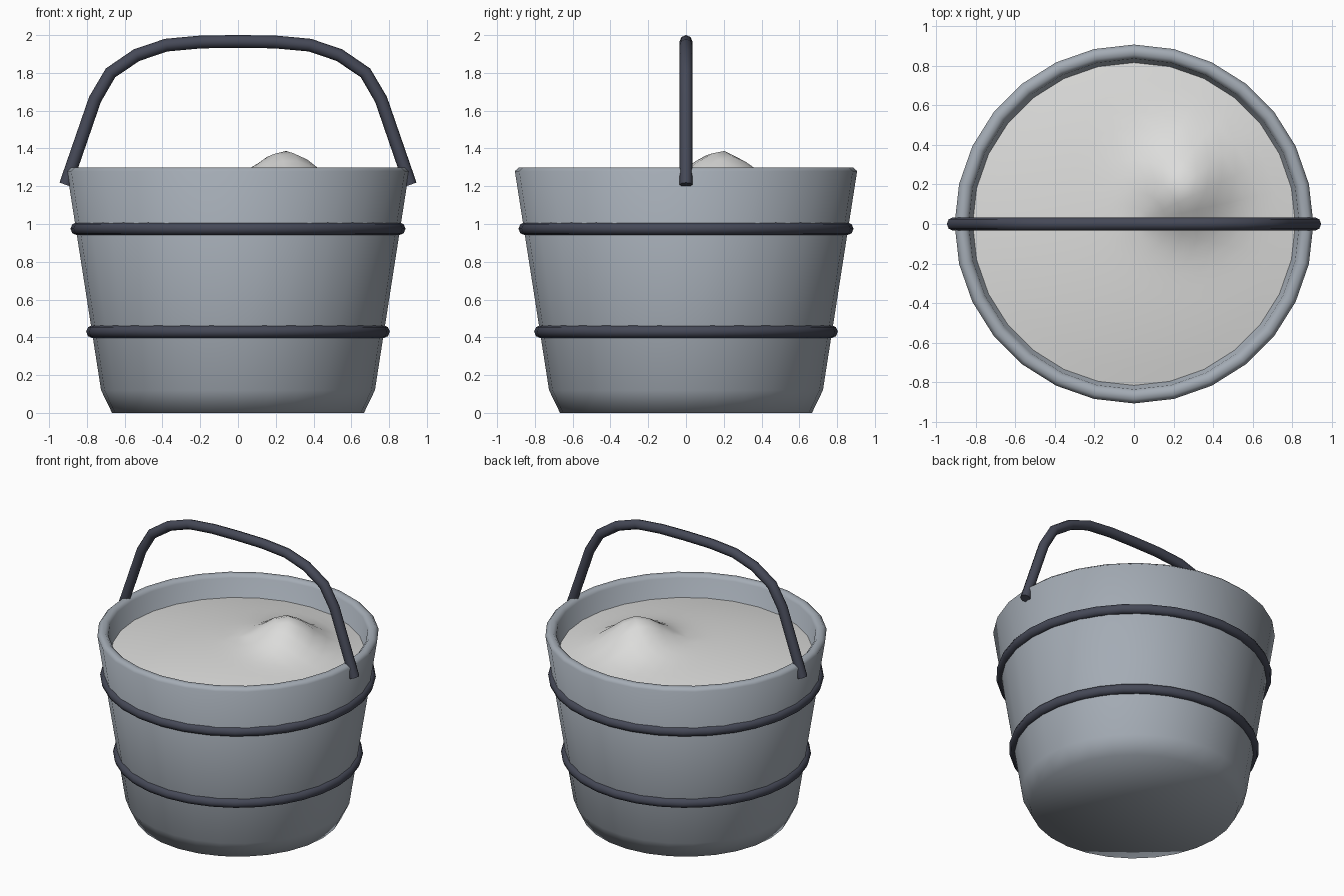
import bpy
import bmesh
import math

cube = bpy.data.objects.get("Cube")
if cube:
    bpy.data.objects.remove(cube, do_unlink=True)

SIDES = 28


def material(name, rgb):
    mat = bpy.data.materials.new(name)
    mat.use_nodes = True
    mat.diffuse_color = (*rgb, 1)
    mat.node_tree.nodes["Principled BSDF"].inputs["Base Color"].default_value = (*rgb, 1)
    return mat


grey = material("bucket grey", (0.37, 0.41, 0.46))
iron = material("dark iron", (0.06, 0.066, 0.095))
pale = material("pale powder", (0.72, 0.72, 0.71))


def finish(obj, mat):
    obj.data.materials.append(mat)
    for poly in obj.data.polygons:
        poly.use_smooth = True
    return obj


def lathe(name, profile, mat, height=None):
    """Revolve (radius, z) points about z; height optionally reshapes the surface."""
    bm = bmesh.new()
    verts = [bm.verts.new((0, r, z)) for r, z in profile]
    edges = [bm.edges.new(pair) for pair in zip(verts, verts[1:])]
    bmesh.ops.spin(bm, geom=verts + edges, cent=(0, 0, 0), axis=(0, 0, 1),
                   angle=math.tau, steps=SIDES)
    bmesh.ops.remove_doubles(bm, verts=bm.verts, dist=0.0005)
    bmesh.ops.recalc_face_normals(bm, faces=bm.faces)
    if height:
        for v in bm.verts:
            v.co.z = height(v.co.x, v.co.y)
        bm.normal_update()
        if sum(f.normal.z for f in bm.faces) < 0:
            bmesh.ops.reverse_faces(bm, faces=bm.faces)
    mesh = bpy.data.meshes.new(name)
    bm.to_mesh(mesh)
    bm.free()
    obj = bpy.data.objects.new(name, mesh)
    bpy.context.collection.objects.link(obj)
    return finish(obj, mat)


# Bucket shell: base, flared wall, bevelled rim, inner wall and floor
lathe("bucket", [(0, 0), (0.667, 0), (0.725, 0.12), (0.906, 1.28), (0.885, 1.3),
                 (0.855, 1.3), (0.835, 1.28), (0.66, 0.14), (0, 0.1)], grey)


# Powder filling: shallow dome with an off-centre peak
def powder_height(x, y):
    dome = 1.15 + 0.08 * (1 - (x * x + y * y) / 0.66)
    return dome + 0.17 * math.exp(-math.hypot(x - 0.26, y - 0.19) ** 2 / 0.045)


lathe("powder_filling", [(0.815 * i / 10, 1.15) for i in range(11)], pale, powder_height)

# Two hoops around the wall
for name, z, radius in (("lower_hoop", 0.43, 0.77), ("upper_hoop", 0.975, 0.853)):
    bpy.ops.mesh.primitive_torus_add(location=(0, 0, z), major_radius=radius,
                                     minor_radius=0.034, major_segments=32,
                                     minor_segments=8)
    hoop = bpy.context.object
    hoop.name = name
    finish(hoop, iron)

# Arched handle: half path mirrored across x
half = [(0.913, 1.208), (0.757, 1.66), (0.675, 1.8), (0.537, 1.894),
        (0.38, 1.947), (0.193, 1.964)]
path = [(-x, z) for x, z in half] + [(0, 1.966)] + half[::-1]
curve = bpy.data.curves.new("handle", "CURVE")
curve.dimensions = "3D"
curve.bevel_depth = 0.034
curve.bevel_resolution = 2
curve.use_fill_caps = True
spline = curve.splines.new("POLY")
spline.points.add(len(path) - 1)
for point, (x, z) in zip(spline.points, path):
    point.co = (x, 0, z, 1)
handle = bpy.data.objects.new("handle", curve)
bpy.context.collection.objects.link(handle)
bpy.ops.object.select_all(action="DESELECT")
handle.select_set(True)
bpy.context.view_layer.objects.active = handle
bpy.ops.object.convert(target="MESH")
handle = bpy.context.object
finish(handle, iron)
bpy.ops.object.shade_smooth_by_angle(angle=math.radians(50))
